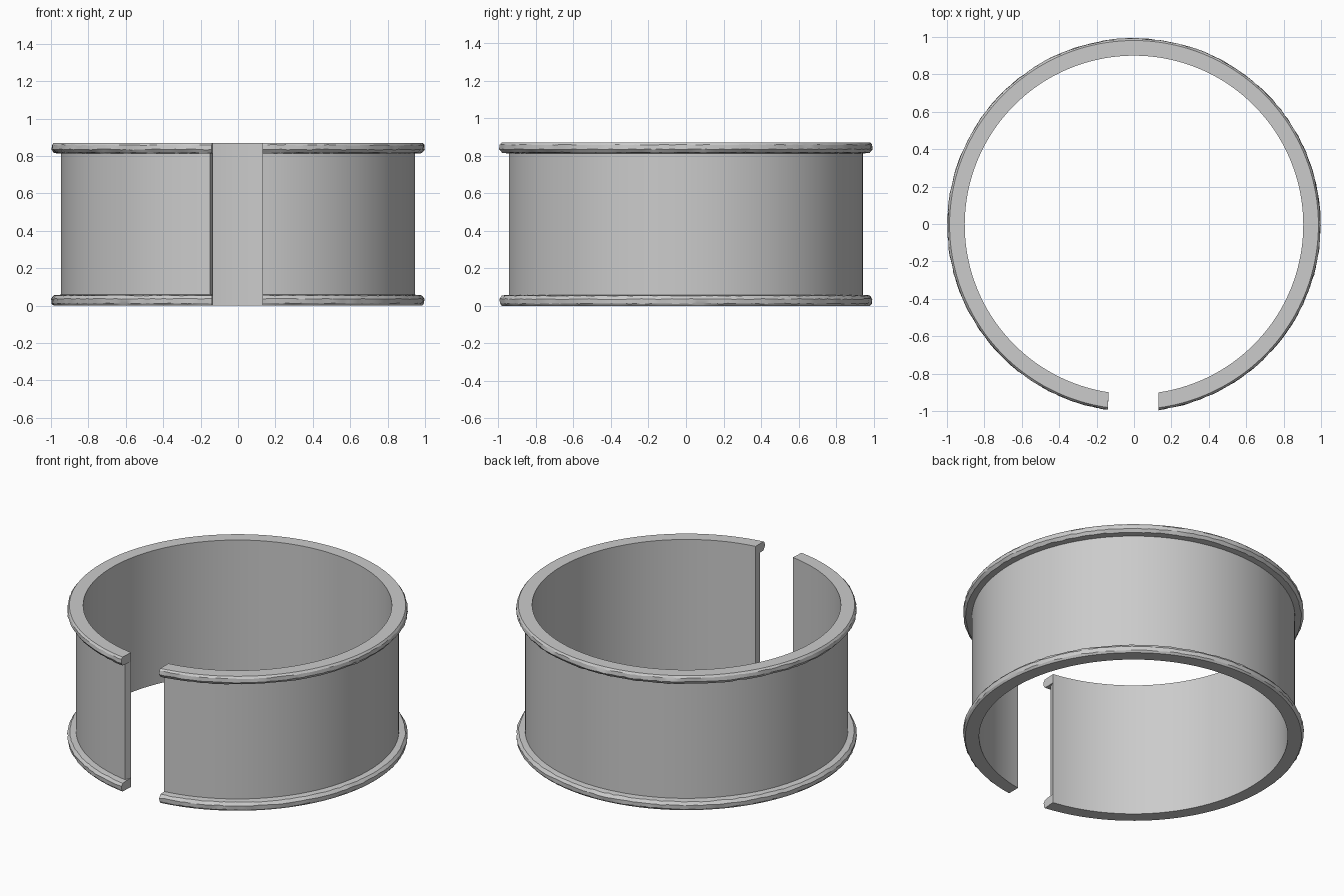
import bpy, bmesh, math, random

random.seed(4)
cube = bpy.data.objects.get("Cube")
if cube:
    bpy.data.objects.remove(cube, do_unlink=True)

R_IN, R_WALL, R_OUT = 0.905, 0.947, 1.0
HEIGHT, RIM = 0.87, 0.058
CENTRE_Y = -0.005
STEPS = 180

metal = bpy.data.materials.new("brushed grey")
metal.use_nodes = True
GREY = (0.6, 0.6, 0.6, 1)
metal.diffuse_color = GREY
metal.node_tree.nodes["Principled BSDF"].inputs["Base Color"].default_value = GREY


def open_ring(name, section, left_gap, right_gap, rough=0.0):
    """Sweep a closed (radius, z, worn) section around z, leaving a gap at the front."""
    bm = bmesh.new()
    rings = []
    for i in range(STEPS + 1):
        ring = []
        for r, z, worn in section:
            # each point starts and stops where it meets the flat cut
            a0 = math.asin(right_gap / r)
            a1 = 2 * math.pi - math.asin(left_gap(r) / r)
            a = a0 + (a1 - a0) * i / STEPS
            rr = r - worn * random.uniform(0, rough)
            zz = z + worn * random.uniform(-rough, rough) / 2
            ring.append(bm.verts.new((rr * math.sin(a), CENTRE_Y - rr * math.cos(a), zz)))
        rings.append(ring)
    n = len(section)
    for a, b in zip(rings, rings[1:]):
        for j in range(n):
            k = (j + 1) % n
            bm.faces.new((a[j], a[k], b[k], b[j]))
    bm.faces.new(rings[0])
    bm.faces.new(rings[-1])
    bmesh.ops.recalc_face_normals(bm, faces=bm.faces)
    mesh = bpy.data.meshes.new(name)
    bm.to_mesh(mesh)
    bm.free()
    mesh.materials.append(metal)
    obj = bpy.data.objects.new(name, mesh)
    bpy.context.collection.objects.link(obj)
    return obj


def shade(obj, degrees):
    bpy.ops.object.select_all(action="DESELECT")
    obj.select_set(True)
    bpy.context.view_layer.objects.active = obj
    bpy.ops.object.shade_smooth_by_angle(angle=math.radians(degrees))


# Thin cylindrical wall, with a slightly slanted end on the right-hand side
band = open_ring(
    "band",
    [(R_IN, RIM, 0), (R_WALL, RIM, 0), (R_WALL, HEIGHT - RIM, 0), (R_IN, HEIGHT - RIM, 0)],
    lambda r: 0.135 + 0.016 * (r - R_IN) / (R_WALL - R_IN), 0.132)
shade(band, 30)

# Worn, softly chamfered rims, mirrored top and bottom
rim_section = [(R_IN, 0, 0), (R_OUT - 0.014, 0, 0), (R_OUT - 0.002, 0.012, 1),
               (R_OUT, 0.036, 1), (R_OUT - 0.014, RIM - 0.004, 1), (R_WALL, RIM, 0), (R_IN, RIM, 0)]
for name, flip in (("lower_rim", False), ("upper_rim", True)):
    section = [(r, HEIGHT - z if flip else z, w) for r, z, w in rim_section]
    rim = open_ring(name, section, lambda r: 0.135 + 0.06 * (r - R_IN), 0.132, 0.005)
    shade(rim, 20)
